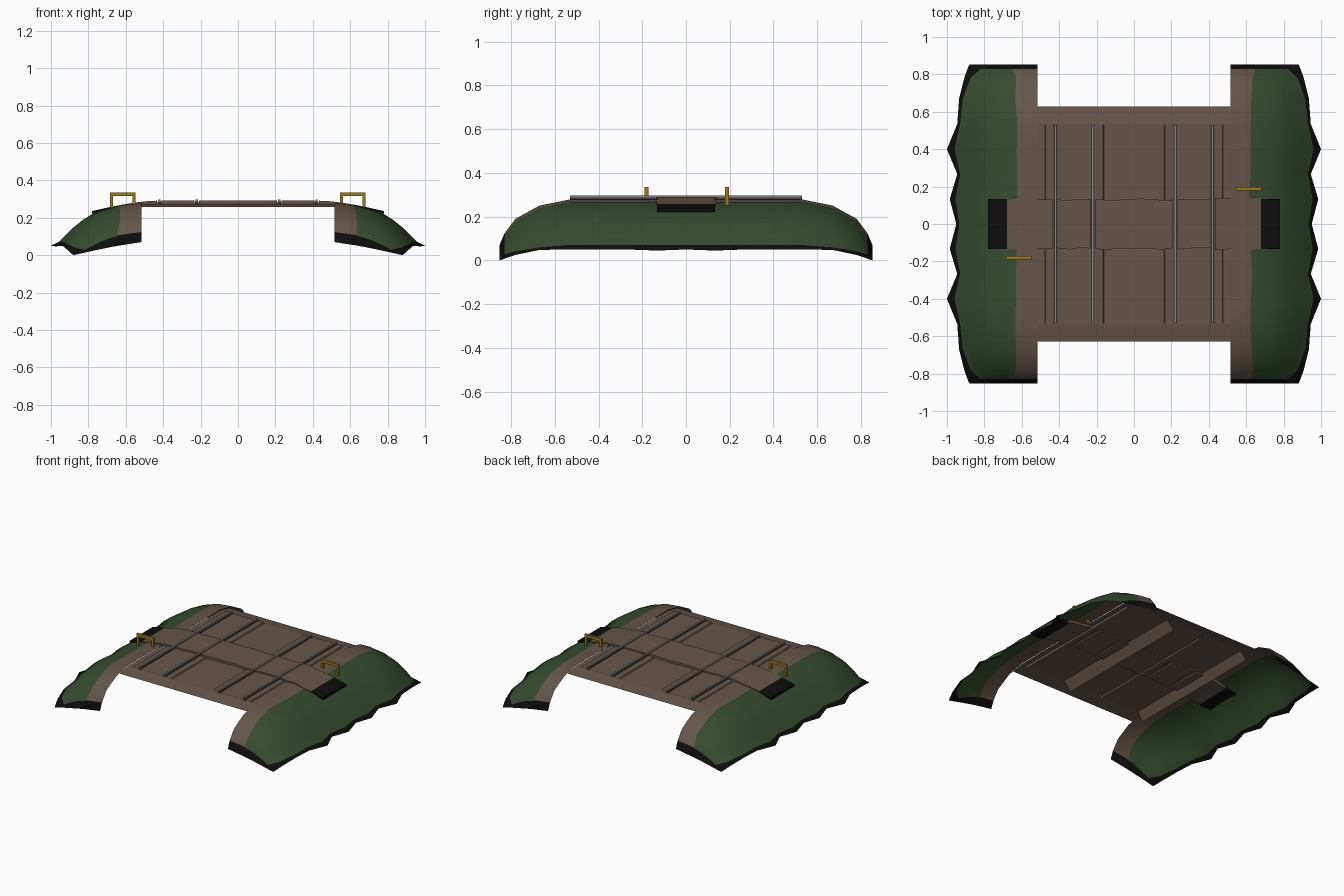
import bpy, bmesh, math, random

if "Cube" in bpy.data.objects:
    bpy.data.objects.remove(bpy.data.objects["Cube"])

random.seed(4)


def material(name, r, g, b):
    m = bpy.data.materials.new(name)
    m.diffuse_color = (r, g, b, 1)
    m.use_nodes = True
    m.node_tree.nodes["Principled BSDF"].inputs["Base Color"].default_value = m.diffuse_color
    return m


BROWN = material("earth brown", 0.130, 0.092, 0.068)
GREEN = material("grass green", 0.036, 0.072, 0.028)
BLACK = material("black edge", 0.004, 0.004, 0.004)
YELLOW = material("barrier yellow", 0.34, 0.19, 0.01)
GREY = material("rail grey", 0.23, 0.23, 0.23)
DARK = material("rail dark", 0.05, 0.047, 0.045)


def make(name, verts, faces, mats, index=None, smooth=False):
    me = bpy.data.meshes.new(name)
    me.from_pydata(verts, [], faces)
    for m in mats:
        me.materials.append(m)
    for i, p in enumerate(me.polygons):
        p.material_index = index[i] if index else 0
    ob = bpy.data.objects.new(name, me)
    bpy.context.collection.objects.link(ob)
    if smooth:
        me.shade_smooth()
    return ob


def boxes(name, specs, mat):
    """One object from several (x0, x1, y0, y1, z0, z1) boxes."""
    v, f = [], []
    for x0, x1, y0, y1, z0, z1 in specs:
        n = len(v)
        v += [(x, y, z) for z in (z0, z1) for x, y in ((x0, y0), (x1, y0), (x1, y1), (x0, y1))]
        f += [tuple(n + k for k in q) for q in
              ((3, 2, 1, 0), (4, 5, 6, 7), (0, 1, 5, 4), (1, 2, 6, 5), (2, 3, 7, 6), (3, 0, 4, 7))]
    return make(name, v, f, [mat])


def lerp_table(table, x):
    for (a, p), (b, q) in zip(table, table[1:]):
        if x <= b:
            return p + (q - p) * (x - a) / (b - a)
    return table[-1][1]


# Grassy banks: a shell of rows along y, each a curved cross-section
# row: y, height factor, green edge x, outer edge x, outer edge z
half = [(0, 1, .935, .95, .05), (.133, 1, .955, .985, .045), (.267, 1, .93, .945, .05),
        (.40, 1, .96, 1.0, .05), (.535, 1, .93, .945, .05), (.67, .87, .915, .935, .048),
        (.78, .58, .875, .908, .025), (.83, .26, .82, .89, .008), (.853, 0, .80, .88, 0)]
rows = [(-y, *r) for y, *r in reversed(half[1:])] + half
section = [(.515, .278), (.62, .266), (.70, .248), (.77, .226), (.83, .188),
           (.88, .148), (.92, .108), (.96, .07)]
for side, label in ((1, "right"), (-1, "left")):
    verts, faces, idx = [], [], []
    for y, k, green_x, outer_x, outer_z in rows:
        edge = .615 + .03 * abs(y) + random.uniform(-.01, .01)
        for c, (x, z) in enumerate(section):
            t = (x - .515) / .445
            px = edge if c == 1 else .515 + t * (green_x - .515)
            low = .07 - .07 * ((px - .515) / .365) ** 1.2
            verts.append((side * px, y, low + (z - low) * k))
        verts.append((side * outer_x, y, outer_z))
    n = len(section) + 1
    for r in range(len(rows) - 1):
        for c in range(n - 1):
            a = r * n + c
            q = (a, a + 1, a + n + 1, a + n)
            faces.append(q if side > 0 else q[::-1])
            black = c == n - 2 or r in (0, len(rows) - 2)
            idx.append(2 if black else (0 if c == 0 else 1))
    make(label + "_bank", verts, faces, [BROWN, GREEN, BLACK], idx, True)

# Flat earth deck between the banks
deck = [(-.628, .257), (-.535, .274), (0, .276), (.535, .274), (.628, .257)]
dv = [(x, y, z) for y, z in deck for x in (-.515, .515)]
make("earth_deck", dv, [(2 * i, 2 * i + 1, 2 * i + 3, 2 * i + 2) for i in range(4)], [BROWN])

# Two track beds: a flat top with sloping sides reaching below the deck
for side, label in ((1, "right"), (-1, "left")):
    prof = [(.105, .21), (.165, .281), (.472, .281), (.52, .215)]
    tv = [(side * x, y, z) for y in (-.53, .53) for x, z in prof]
    tf = [(i, i + 1, i + 5, i + 4) for i in range(3)]
    make(label + "_track_bed", tv, [f if side > 0 else f[::-1] for f in tf], [BROWN])

# Rails: dark foot and light grey head
RAILS = (-.42, -.22, .22, .42)
boxes("rail_feet", [(x - .010, x + .010, -.53, .53, .276, .288) for x in RAILS], DARK)
boxes("rail_heads", [(x - .006, x + .006, -.53, .53, .286, .297) for x in RAILS], GREY)

# Road crossing: slabs between the rails with ragged edges and black ramp ends
road_z = [(0, .293), (.45, .291), (.52, .286), (.60, .274), (.68, .258), (.78, .236)]
spans = [(-.78, -.68), (-.68, -.432), (-.408, -.232), (-.208, .208), (.232, .408),
         (.432, .68), (.68, .78)]
for i, (x0, x1) in enumerate(spans):
    end = i in (0, len(spans) - 1)
    steps = 1 if end else max(2, round((x1 - x0) / .06))
    verts, faces = [], []
    for s in range(steps + 1):
        x = x0 + (x1 - x0) * s / steps
        z = lerp_table(road_z, abs(x))
        y0, y1 = [.133 + (0 if end else random.uniform(-.006, .006)) for _ in range(2)]
        low = .222 if end else z - .026
        verts += [(x, -y0, z), (x, y1, z), (x, y1, low), (x, -y0, low)]
    for s in range(steps):
        a = 4 * s
        faces += [(a + j, a + 4 + j, a + 4 + (j + 1) % 4, a + (j + 1) % 4) for j in range(4)]
    faces += [(0, 1, 2, 3), tuple(4 * steps + j for j in (3, 2, 1, 0))]
    make("road_end_%d" % i if end else "road_slab_%d" % i, verts, faces,
         [BLACK if end else BROWN])

# Yellow barriers: two posts and a top bar beside the road
for label, cx, cy in (("right_barrier", .613, .188), ("left_barrier", -.617, -.18)):
    w, t, d = .068, .016, .009
    boxes(label, [(cx - w, cx + w, cy - d, cy + d, .315, .335),
                  (cx - w, cx - w + t, cy - d, cy + d, .25, .316),
                  (cx + w - t, cx + w, cy - d, cy + d, .25, .316)], YELLOW)

# Make face directions consistent on the closed parts
for ob in bpy.context.collection.objects:
    if ob.name.startswith(("road", "rail")) or "barrier" in ob.name:
        bm = bmesh.new()
        bm.from_mesh(ob.data)
        bmesh.ops.recalc_face_normals(bm, faces=bm.faces)
        bm.to_mesh(ob.data)
        bm.free()
